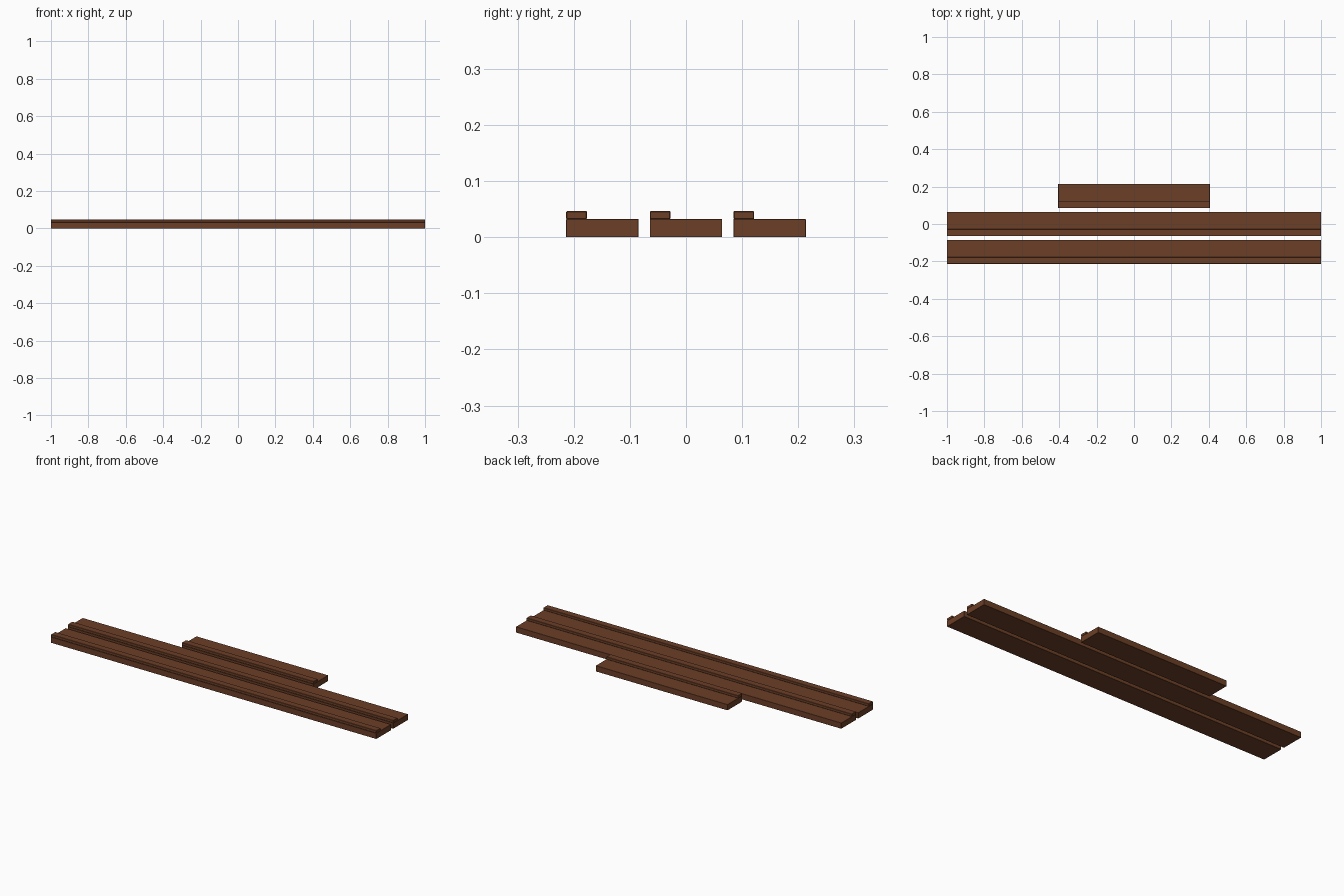
import bpy

cube = bpy.data.objects.get("Cube")
if cube:
    bpy.data.objects.remove(cube, do_unlink=True)

WOOD = (0.15, 0.05, 0.02, 1.0)
wood = bpy.data.materials.new("brown wood")
wood.use_nodes = True
wood.diffuse_color = WOOD
wood.node_tree.nodes["Principled BSDF"].inputs["Base Color"].default_value = WOOD


def box(name, size, centre, bevel):
    """Box with finely chamfered edges."""
    bpy.ops.mesh.primitive_cube_add(size=1, location=centre)
    ob = bpy.context.object
    ob.name = name
    ob.scale = size
    bpy.ops.object.transform_apply(location=False, rotation=False, scale=True)
    mod = ob.modifiers.new("edge chamfer", "BEVEL")
    mod.width = bevel
    mod.segments = 1
    ob.data.materials.append(wood)
    return ob


DEPTH, THICK = 0.129, 0.032
LIP_DEPTH, LIP_HEIGHT = 0.037, 0.0145

# Three boards, each with a raised lip along its front edge
for name, length, y in (("front", 2.0, -0.149),
                        ("middle", 2.0, 0.0),
                        ("back", 0.81, 0.149)):
    box(name + "_board", (length, DEPTH, THICK), (0, y, THICK / 2), 0.0006)
    lip_y = y - DEPTH / 2 + LIP_DEPTH / 2
    box(name + "_lip", (length, LIP_DEPTH, LIP_HEIGHT),
        (0, lip_y, THICK + LIP_HEIGHT / 2), 0.0015)
